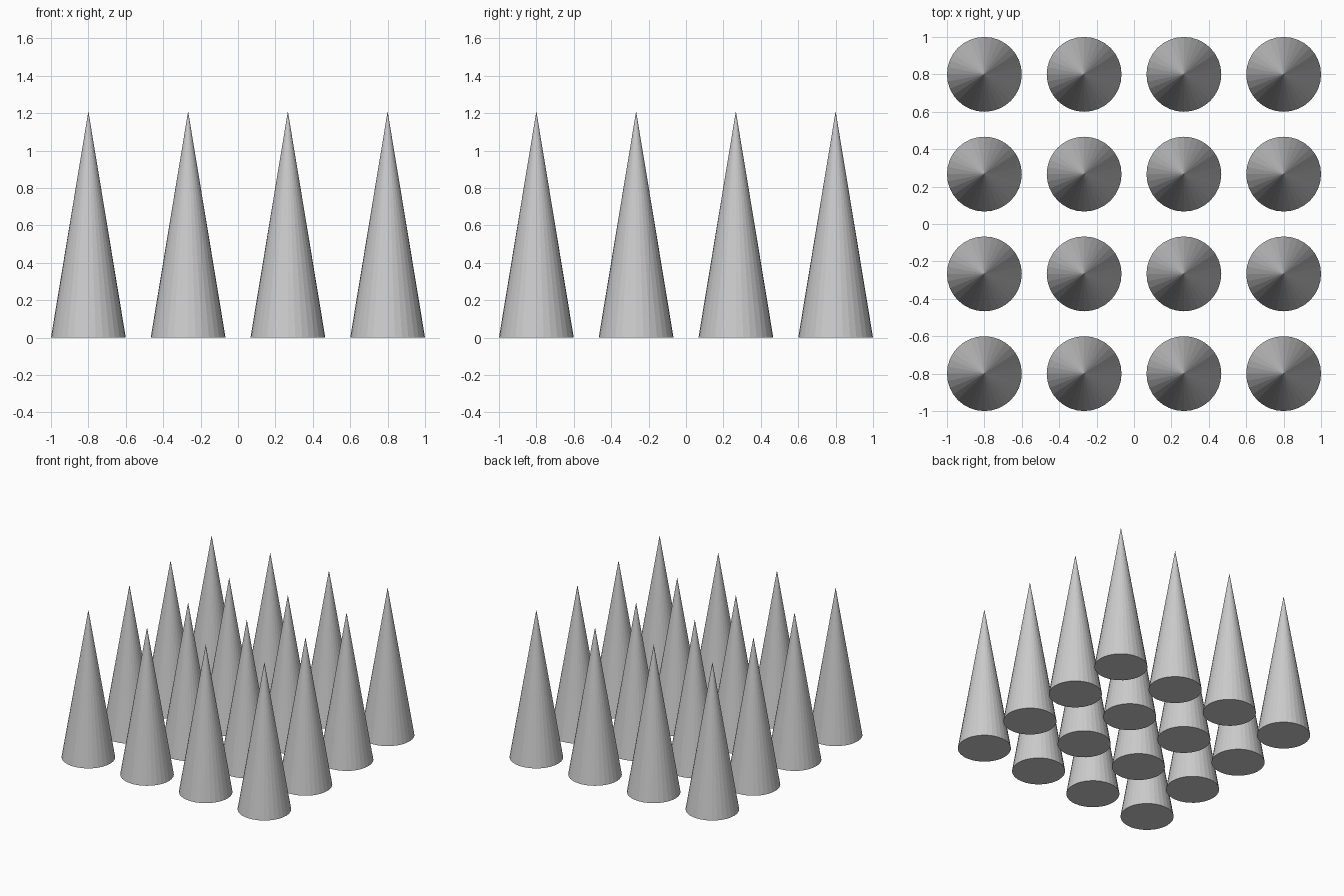
import bpy

if "Cube" in bpy.data.objects:
    bpy.data.objects.remove(bpy.data.objects["Cube"])

RADIUS, HEIGHT, SIDES = 0.2, 1.21, 32
COUNT, EDGE = 4, 0.8
STEP = 2 * EDGE / (COUNT - 1)

# First spike: flat-faceted cone standing on the ground
bpy.ops.mesh.primitive_cone_add(vertices=SIDES, radius1=RADIUS, radius2=0,
                                depth=HEIGHT, location=(0, 0, 0))
first = bpy.context.object
for v in first.data.vertices:
    v.co.z += HEIGHT / 2
first.data.name = "spike"

# Square grid of spikes sharing one mesh
for row in range(COUNT):
    for col in range(COUNT):
        spike = first
        if row or col:
            spike = first.copy()
            bpy.context.collection.objects.link(spike)
        spike.name = f"spike_row{row + 1}_col{col + 1}"
        spike.location = (-EDGE + col * STEP, -EDGE + row * STEP, 0)
